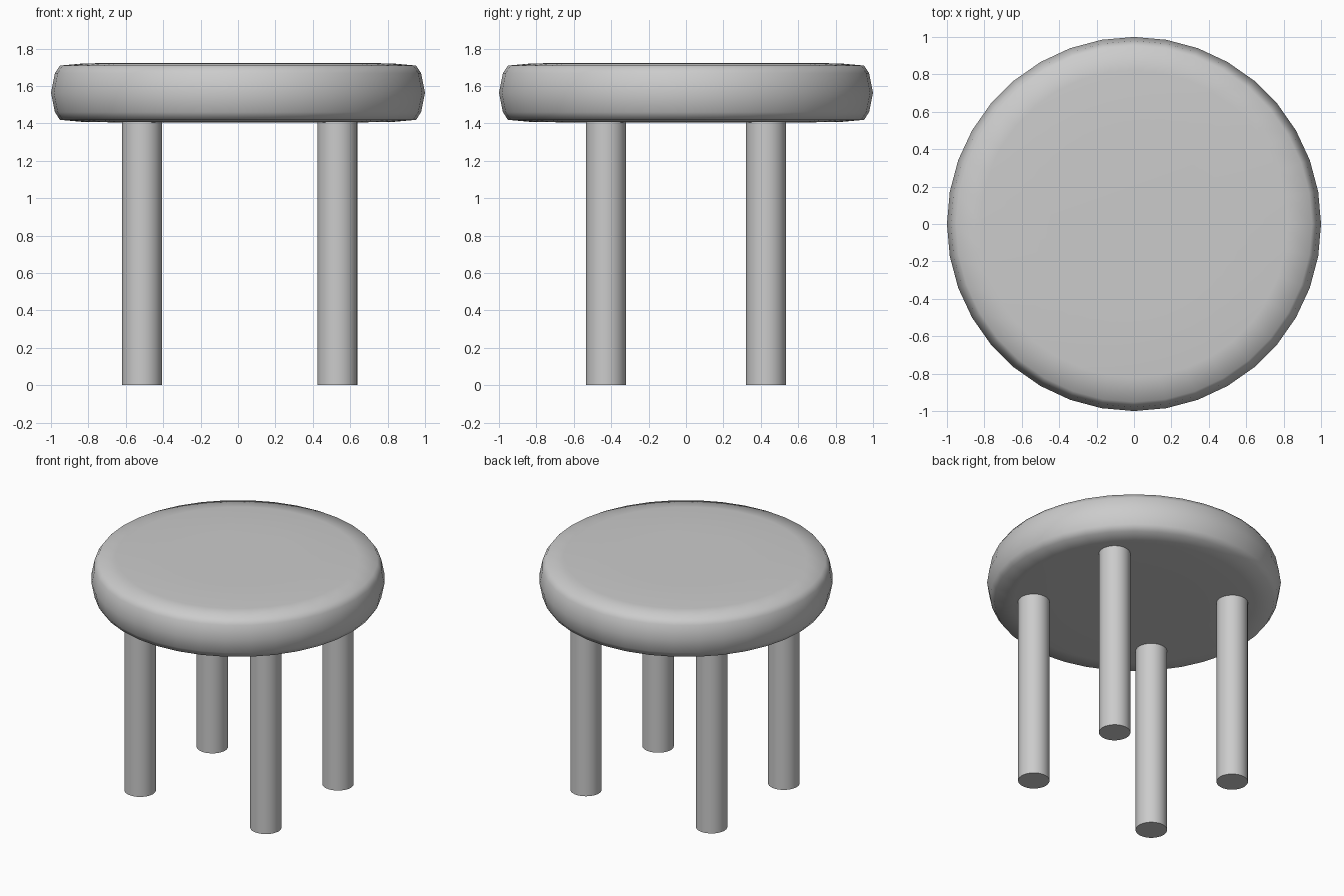
import bpy
import bmesh
from math import cos, sin, tau

if "Cube" in bpy.data.objects:
    bpy.data.objects.remove(bpy.data.objects["Cube"])


def finish(bm, name):
    bmesh.ops.recalc_face_normals(bm, faces=bm.faces)
    mesh = bpy.data.meshes.new(name)
    bm.to_mesh(mesh)
    bm.free()
    obj = bpy.data.objects.new(name, mesh)
    bpy.context.collection.objects.link(obj)
    return obj


def lathe(name, profile, sides):
    bm = bmesh.new()
    rings = [[bm.verts.new((r * cos(tau * i / sides), r * sin(tau * i / sides), z))
              for i in range(sides)] for r, z in profile]
    for low, high in zip(rings, rings[1:]):
        for i in range(sides):
            j = (i + 1) % sides
            bm.faces.new((low[i], low[j], high[j], high[i]))
    bm.faces.new(rings[0][::-1])
    bm.faces.new(rings[-1])
    return finish(bm, name)


# Seat: round cushion with soft edges, symmetric above and below its middle
MID = 1.564
half = [(1.0, 0.0), (0.979, 0.104), (0.952, 0.145), (0.82, 0.157), (0.45, 0.16)]
profile = [(r, MID - h) for r, h in reversed(half)] + [(r, MID + h) for r, h in half[1:]]
seat = lathe("seat", profile, 36)
seat.data.polygons.foreach_set("use_smooth", [True] * len(seat.data.polygons))

# Legs: four straight round posts
for side, x in (("left", -0.513), ("right", 0.531)):
    for end, y in (("front", -0.428), ("back", 0.428)):
        bpy.ops.mesh.primitive_cylinder_add(vertices=32, radius=0.107, depth=1.42,
                                            location=(x, y, 0.71))
        leg = bpy.context.object
        leg.name = f"{end}_{side}_leg"
        bpy.ops.object.shade_smooth_by_angle()
